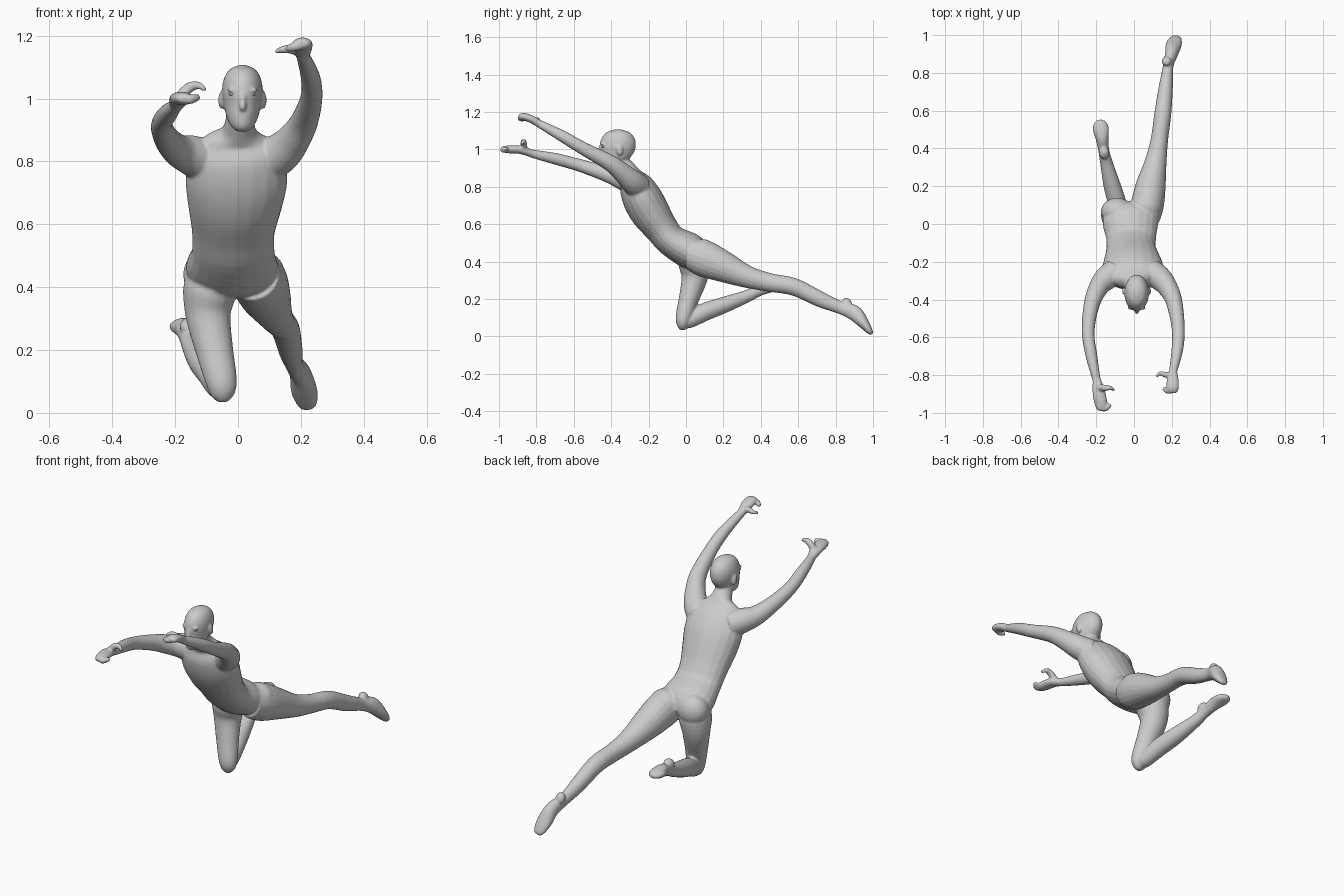
import bpy, bmesh, math
from mathutils import Vector, Matrix

bm = bmesh.new()
X, Z = Vector((1, 0, 0)), Vector((0, 0, 1))


def spline(rows, n=4):
    """Catmull-Rom through rows of (x, y, z, side radius, other radius)."""
    rows = [r if len(r) == 5 else (*r, r[3]) for r in rows]
    out = []
    for i in range(len(rows) - 1):
        p0, p1, p2, p3 = (rows[max(i - 1, 0)], rows[i], rows[i + 1],
                          rows[min(i + 2, len(rows) - 1)])
        for k in range(n):
            t = k / n
            out.append([0.5 * (2 * b + (c - a) * t + (2 * a - 5 * b + 4 * c - d) * t * t
                               + (3 * b - a - 3 * c + d) * t ** 3)
                        for a, b, c, d in zip(p0, p1, p2, p3)])
    out.append(list(rows[-1]))
    return out


def loft(rows, ref=X, fixed=None, seg=20):
    """Skin elliptical rings along a path and cap both ends."""
    pts = spline(rows)
    rings = []
    for i, p in enumerate(pts):
        a, b = pts[max(i - 1, 0)], pts[min(i + 1, len(pts) - 1)]
        t = fixed or (Vector(b[:3]) - Vector(a[:3])).normalized()
        s = (ref - t * t.dot(ref)).normalized()
        u = t.cross(s)
        rings.append([bm.verts.new(Vector(p[:3])
                      + s * max(p[3], .004) * math.cos(2 * math.pi * k / seg)
                      + u * max(p[4], .004) * math.sin(2 * math.pi * k / seg))
                      for k in range(seg)])
    for r, q in zip(rings, rings[1:]):
        for k in range(seg):
            bm.faces.new((r[k], r[(k + 1) % seg], q[(k + 1) % seg], q[k]))
    bm.faces.new(rings[0][::-1])
    bm.faces.new(rings[-1])


def blob(c, r, tilt=0, target=None):
    """Ellipsoid, tilted about x."""
    m = Matrix.Translation(c) @ Matrix.Rotation(tilt, 4, 'X') @ Matrix.Diagonal((*r, 1))
    bmesh.ops.create_uvsphere(target or bm, u_segments=20, v_segments=12, radius=1, matrix=m)


# torso and neck
loft([(-.02, .09, .40, .07, .05), (-.02, .03, .45, .145, .095), (-.015, -.075, .51, .132, .086),
      (-.015, -.13, .575, .132, .09), (-.01, -.19, .66, .15, .105), (-.005, -.235, .74, .162, .106),
      (0, -.272, .815, .15, .088), (0, -.295, .862, .12, .055), (.003, -.315, .89, .062, .05),
      (.006, -.345, .93, .046, .045), (.01, -.37, .99, .045, .045)])
blob((-.09, .065, .44), (.085, .075, .085))
blob((.065, .09, .44), (.085, .08, .08))

# head
loft([(.014, -.42, .895, .015, .02), (.014, -.412, .91, .034, .042), (.014, -.388, .94, .05, .072),
      (.014, -.37, .98, .059, .09), (.014, -.365, 1.02, .065, .097), (.014, -.363, 1.06, .06, .088),
      (.014, -.363, 1.092, .042, .06), (.014, -.363, 1.107, .01, .015)], fixed=Z, seg=24)
blob((.015, -.462, .978), (.011, .016, .019), -.3)
blob((.015, -.462, 1.0), (.007, .008, .022), -.15)
for z in (.947, .957):
    blob((.016, -.452, z), (.023, .009, .005))
for s in (-1, 1):
    blob((.014 + s * .066, -.355, .995), (.011, .018, .03), .2)
    blob((.014 + s * .03, -.446, 1.028), (.02, .01, .006))

# arms
loft([(-.10, -.255, .80, .07), (-.15, -.29, .82, .064), (-.19, -.34, .835, .052),
      (-.225, -.43, .87, .042), (-.243, -.57, .915, .034), (-.225, -.7, .95, .031),
      (-.197, -.83, .978, .021)])
loft([(.09, -.255, .80, .07), (.14, -.29, .83, .064), (.18, -.34, .875, .053),
      (.212, -.41, .93, .044), (.234, -.55, 1.005, .035), (.23, -.66, 1.07, .031),
      (.205, -.79, 1.14, .021)])

# hands: palm, curled fingers and thumb
loft([(-.198, -.82, .977, .021), (-.186, -.89, .998, .034, .022), (-.175, -.95, 1.0, .034, .021),
      (-.168, -.985, 1.0, .024, .015)])
loft([(.207, -.78, 1.135, .021), (.205, -.83, 1.163, .032, .021), (.205, -.87, 1.175, .032, .02),
      (.203, -.892, 1.172, .022, .014)])
loft([(-.18, -.975, 1.0, .014, .014), (-.15, -.978, .998, .016, .014), (-.125, -.955, 1.005, .01)], ref=Z)
loft([(-.19, -.865, 1.0, .018), (-.155, -.868, 1.035, .017), (-.125, -.868, 1.042, .012),
      (-.105, -.882, 1.028, .007)], ref=Vector((0, 1, 0)))
loft([(.21, -.88, 1.172, .014), (.18, -.885, 1.165, .015), (.155, -.868, 1.158, .01)], ref=Z)
loft([(.20, -.80, 1.15, .018), (.165, -.798, 1.158, .015), (.138, -.79, 1.155, .011),
      (.12, -.81, 1.15, .007)], ref=Z)

# outstretched leg and foot
loft([(.05, .03, .44, .085, .085), (.07, .10, .415, .088, .098), (.088, .2, .373, .08, .084),
      (.115, .33, .318, .058, .06), (.135, .45, .288, .046, .05), (.152, .58, .264, .045, .047),
      (.168, .72, .197, .038, .042), (.18, .83, .152, .028, .034), (.198, .9, .125, .034, .042),
      (.211, .95, .07, .042, .03), (.222, .985, .024, .03, .016), (.225, .994, .013, .012, .008)])
blob((.173, .862, .178), (.026, .024, .032), .5)

# kneeling leg and foot
loft([(-.085, .04, .46, .07, .07), (-.09, .045, .39, .085, .085), (-.095, .045, .31, .072, .07),
      (-.075, .015, .2, .06, .054), (-.053, -.012, .1, .05, .044), (-.05, -.018, .055, .036, .03),
      (-.05, -.02, .034, .014, .012)])
loft([(-.048, -.025, .07, .03, .026), (-.06, .015, .085, .042, .042), (-.085, .1, .13, .048, .048),
      (-.115, .2, .167, .046, .044), (-.145, .32, .212, .034, .034), (-.16, .39, .245, .029, .03),
      (-.168, .45, .268, .034, .034), (-.176, .505, .275, .043, .025), (-.18, .54, .275, .03, .016),
      (-.181, .552, .275, .01, .007)])
blob((-.158, .375, .275), (.028, .034, .026), .5)

# merge all parts into one smooth skin
bmesh.ops.recalc_face_normals(bm, faces=bm.faces)
mesh = bpy.data.meshes.new("figure")
bm.to_mesh(mesh)
figure = bpy.data.objects.new("figure", mesh)
bpy.context.collection.objects.link(figure)
rm = figure.modifiers.new("skin", 'REMESH')
rm.mode, rm.voxel_size, rm.use_smooth_shade = 'VOXEL', .006, True
sm = figure.modifiers.new("relax", 'SMOOTH')
sm.factor, sm.iterations = .5, 4

# eyes
for s, side in ((-1, "right"), (1, "left")):
    eb = bmesh.new()
    blob((.014 + s * .03, -.441, 1.014), (.013, .01, .005), target=eb)
    em = bpy.data.meshes.new(side + "_eye")
    eb.to_mesh(em)
    em.shade_smooth()
    bpy.context.collection.objects.link(bpy.data.objects.new(side + "_eye", em))
